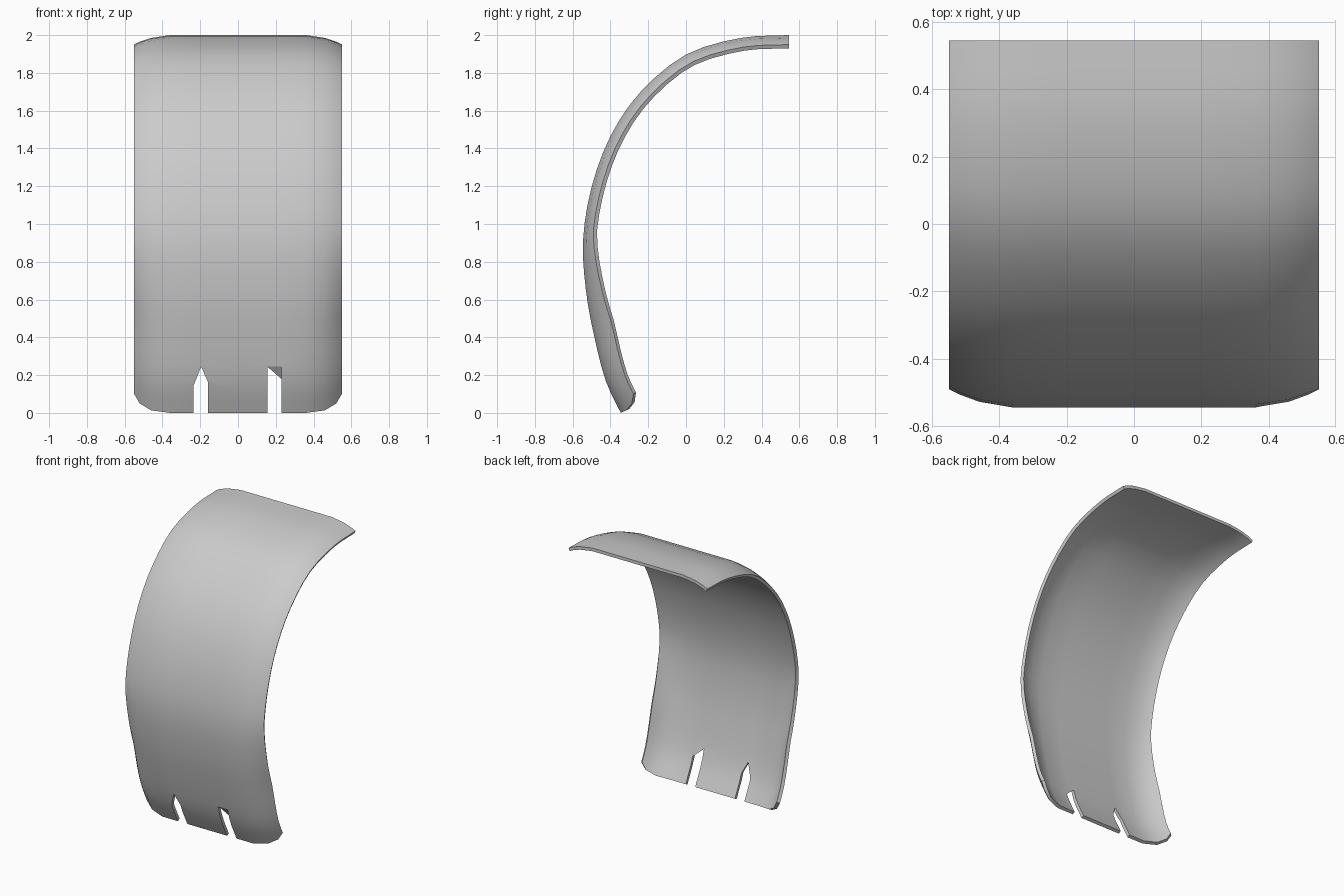
import bpy, bmesh
from mathutils import Vector

cube = bpy.data.objects.get("Cube")
if cube:
    bpy.data.objects.remove(cube, do_unlink=True)

grey = bpy.data.materials.new("plain grey")
grey.use_nodes = True
grey.diffuse_color = (0.6, 0.6, 0.6, 1)
grey.node_tree.nodes["Principled BSDF"].inputs["Base Color"].default_value = (0.6, 0.6, 0.6, 1)

# Centre line of the outer surface as (y, z), from the top rear edge to the bottom
PATH = [Vector(p) for p in (
    (0.545, 2.0), (0.29, 1.985), (0.0, 1.897), (-0.24, 1.70), (-0.40, 1.465), (-0.50, 1.195),
    (-0.545, 0.915), (-0.53, 0.65), (-0.487, 0.41), (-0.425, 0.17), (-0.345, 0.0))]
# Half cross-section: x, share of the side drop, shortening at the bottom corner
SECTION = [(0.0, 0, 0), (0.2, 0, 0), (0.36, 0, 0), (0.46, 0.3, 0), (0.52, 0.7, 0.1), (0.55, 1, 0.32)]
ROWS = 30


def curve_point(t):
    """Smooth point on the centre line."""
    last = len(PATH) - 1
    i = min(int(max(t, 0)), last - 1)
    f = t - i
    b, c = PATH[i], PATH[i + 1]
    a = PATH[i - 1] if i else 2 * b - c
    d = PATH[i + 2] if i + 2 <= last else 2 * c - b
    return 0.5 * (2 * b + (c - a) * f + (2 * a - 5 * b + 4 * c - d) * f ** 2 + (3 * b - a - 3 * c + d) * f ** 3)


def shell_point(x, share, cut, row):
    last = len(PATH) - 1
    t = row / ROWS * (last - cut)
    p = curve_point(t)
    tangent = (curve_point(min(t + 0.02, last)) - curve_point(max(t - 0.02, 0))).normalized()
    if row == 0:
        tangent = Vector((-1, 0))
    inward = Vector((-tangent.y, tangent.x))
    drop = 0.05 + 0.055 * min(max((t - 5.8) / 2, 0), 1)
    p = p + inward * drop * share
    return x, p.x, p.y


def add_object(name, bm):
    bmesh.ops.recalc_face_normals(bm, faces=bm.faces[:])
    mesh = bpy.data.meshes.new(name)
    bm.to_mesh(mesh)
    bm.free()
    mesh.materials.append(grey)
    obj = bpy.data.objects.new(name, mesh)
    bpy.context.collection.objects.link(obj)
    return obj


# Curved guard surface, thickened towards the inside
columns = [(-x, s, c) for x, s, c in SECTION[:0:-1]] + SECTION
bm = bmesh.new()
grid = [[bm.verts.new(shell_point(*col, r)) for col in columns] for r in range(ROWS + 1)]
for upper, lower in zip(grid, grid[1:]):
    for i in range(len(columns) - 1):
        bm.faces.new((upper[i], lower[i], lower[i + 1], upper[i + 1]))
guard = add_object("curved_guard", bm)
mid = min(guard.data.polygons, key=lambda f: abs(f.center.z - 1) + abs(f.center.x))
if mid.normal.y > 0:
    guard.data.flip_normals()
solid = guard.modifiers.new("thickness", 'SOLIDIFY')
solid.thickness = 0.022
solid.offset = -1


def slot_cutter(name, rings):
    """Cutter lofted along y through outlines given as (y, [(x, z), ...])."""
    bm = bmesh.new()
    loops = [[bm.verts.new((x, y, z)) for x, z in outline] for y, outline in rings]
    bm.faces.new(loops[0])
    bm.faces.new(loops[-1][::-1])
    for a, b in zip(loops, loops[1:]):
        for i in range(len(a)):
            j = (i + 1) % len(a)
            bm.faces.new((a[i], b[i], b[j], a[j]))
    cutter = add_object(name, bm)
    cutter.hide_render = True
    cutter.hide_set(True)
    cutter.display_type = 'WIRE'
    mod = guard.modifiers.new(name, 'BOOLEAN')
    mod.object = cutter
    mod.operation = 'DIFFERENCE'
    mod.solver = 'EXACT'
    return cutter


# Bottom slots: one pointed, one square outside with a slanted inner end
pointed = [(-0.235, -0.1), (-0.235, 0.145), (-0.195, 0.245), (-0.16, 0.165), (-0.16, -0.1)]
square = [(0.155, -0.1), (0.155, 0.245), (0.23, 0.245), (0.23, -0.1)]
slanted = [(0.155, -0.1), (0.155, 0.245), (0.23, 0.18), (0.23, -0.1)]
cutters = [
    slot_cutter("right_slot_cutter", [(-0.7, pointed), (-0.1, pointed)]),
    slot_cutter("left_slot_cutter", [(-0.7, square), (-0.44, square), (-0.41, slanted), (-0.1, slanted)])]

# Bake the cuts, then smooth the broad faces
bpy.ops.object.select_all(action='DESELECT')
bpy.context.view_layer.objects.active = guard
guard.select_set(True)
for mod in list(guard.modifiers):
    bpy.ops.object.modifier_apply(modifier=mod.name)
for cutter in cutters:
    bpy.data.objects.remove(cutter, do_unlink=True)
bpy.ops.object.shade_smooth_by_angle(angle=0.6)
